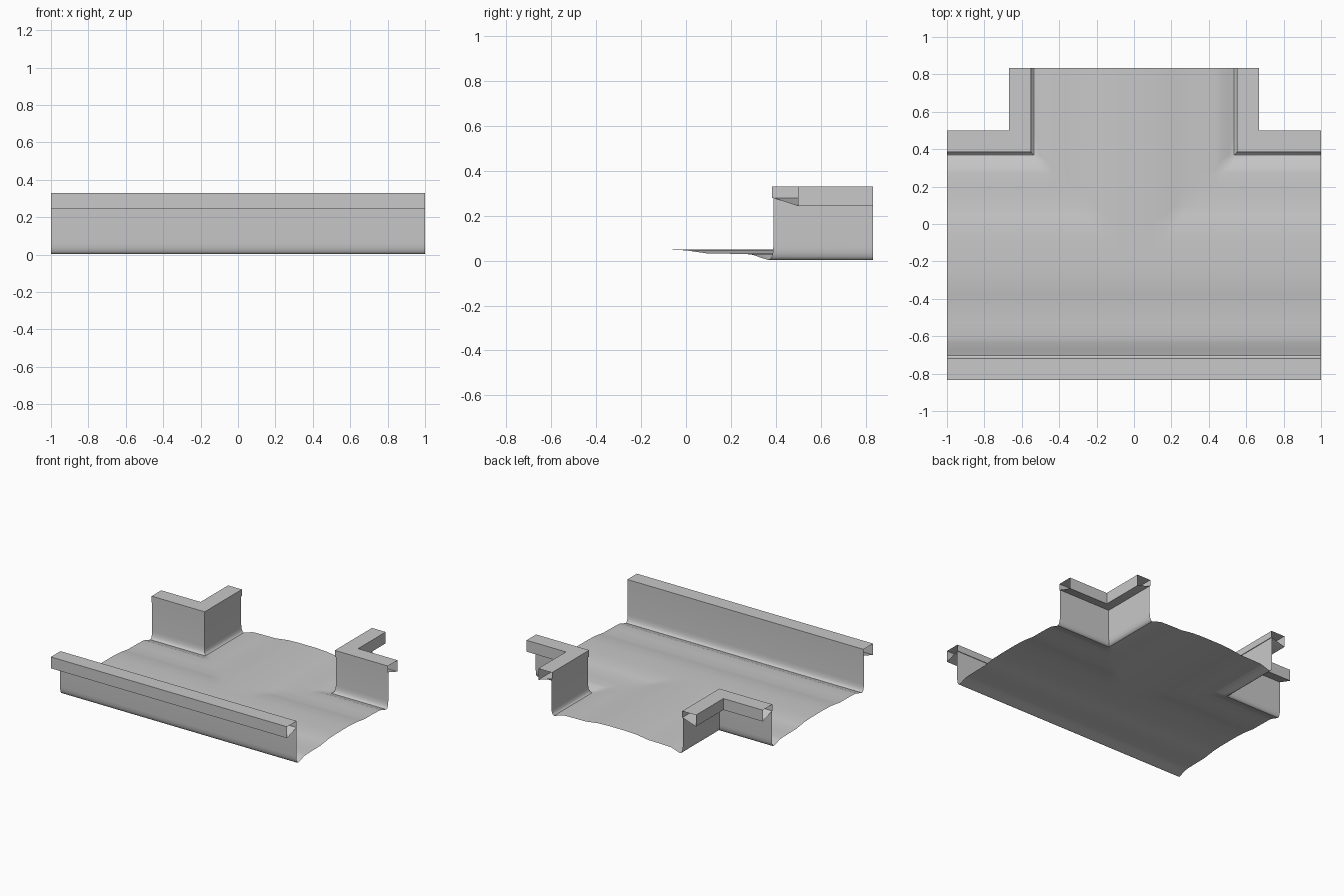
import bpy
import math

cube = bpy.data.objects.get("Cube")
if cube:
    bpy.data.objects.remove(cube, do_unlink=True)

AXIS_Y = -0.167   # centre line of the main channel
BACK = 0.833      # open end of the side branch
HALF = 1.0        # half length of the main channel
EDGE = 0.535      # half width of the channel floor

stone = bpy.data.materials.new("plain_grey")
stone.use_nodes = True
grey = (0.58, 0.58, 0.58, 1)
stone.diffuse_color = grey
stone.node_tree.nodes["Principled BSDF"].inputs["Base Color"].default_value = grey
stone.node_tree.nodes["Principled BSDF"].inputs["Roughness"].default_value = 0.8


def make(name, verts, faces):
    mesh = bpy.data.meshes.new(name)
    mesh.from_pydata(verts, [], faces)
    mesh.materials.append(stone)
    mesh.shade_smooth()
    mesh.set_sharp_from_angle(angle=math.radians(35))
    obj = bpy.data.objects.new(name, mesh)
    bpy.context.collection.objects.link(obj)
    return obj


# Floor: a crowned bed whose height depends on distance from the centre line
BED = [(0, 0.05), (0.08, 0.05), (0.165, 0.046), (0.215, 0.039), (0.265, 0.032),
       (0.36, 0.031), (0.44, 0.029), (0.465, 0.026), (0.505, 0.012), (EDGE, 0.003)]


def bed_height(d):
    for (d0, z0), (d1, z1) in zip(BED, BED[1:]):
        if d <= d1:
            return z0 + (z1 - z0) * (d - d0) / (d1 - d0)
    return 0


steps = sorted({s * d for d, _ in BED for s in (-1, 1)})
xs = [-HALF, -0.75] + steps + [0.75, HALF]
ys = [AXIS_Y + d for d in steps] + [0.5, 0.67, BACK]
verts, faces = [], []
for y in ys:
    for x in xs:
        main, branch = abs(y - AXIS_Y), abs(x)
        z = bed_height(main)
        if y > AXIS_Y and branch <= EDGE:
            z = max(z, bed_height(branch))
        verts.append((x, y, z))
n = len(xs)
for j in range(len(ys) - 1):
    for i in range(n - 1):
        in_branch = abs(xs[i] + xs[i + 1]) / 2 < EDGE
        if j < len(steps) - 1 or in_branch:
            a = j * n + i
            # split each cell along the diagonal that follows the junction valley
            b, c, d = a + 1, a + n + 1, a + n
            if xs[i] >= 0:
                faces += [(a, b, c), (a, c, d)]
            else:
                faces += [(a, b, d), (b, c, d)]
floor = make("channel_floor", verts, faces)


# Walls and kerbs: profiles of (distance from centre line, height) swept along paths
def straight(d):
    return [(-HALF, AXIS_Y - d), (HALF, AXIS_Y - d)]


def corner(d):
    return [(HALF, AXIS_Y + d), (d, AXIS_Y + d), (d, BACK)]


def sweep(name, profile, path):
    verts = [(x, y, z) for d, z in profile for x, y in path(d)]
    m = len(path(0))
    faces = [(j * m + i, (j + 1) * m + i, (j + 1) * m + i + 1, j * m + i + 1)
             for j in range(len(profile) - 1) for i in range(m - 1)]
    return make(name, verts, faces)


WALL = [(EDGE, 0.003), (0.543, 0.008), (0.549, 0.018), (0.554, 0.035), (0.556, 0.06), (0.556, 0.28)]
KERB = [(0.556, 0.28), (0.551, 0.28), (0.551, 0.33), (0.667, 0.33), (0.667, 0.243), (0.556, 0.28)]

for part, profile in (("wall", WALL), ("kerb", KERB)):
    sweep("front_" + part, profile, straight)
    pair = sweep("corner_" + part + "s", profile, corner)
    pair.modifiers.new("mirror", 'MIRROR').use_axis = (True, False, False)
